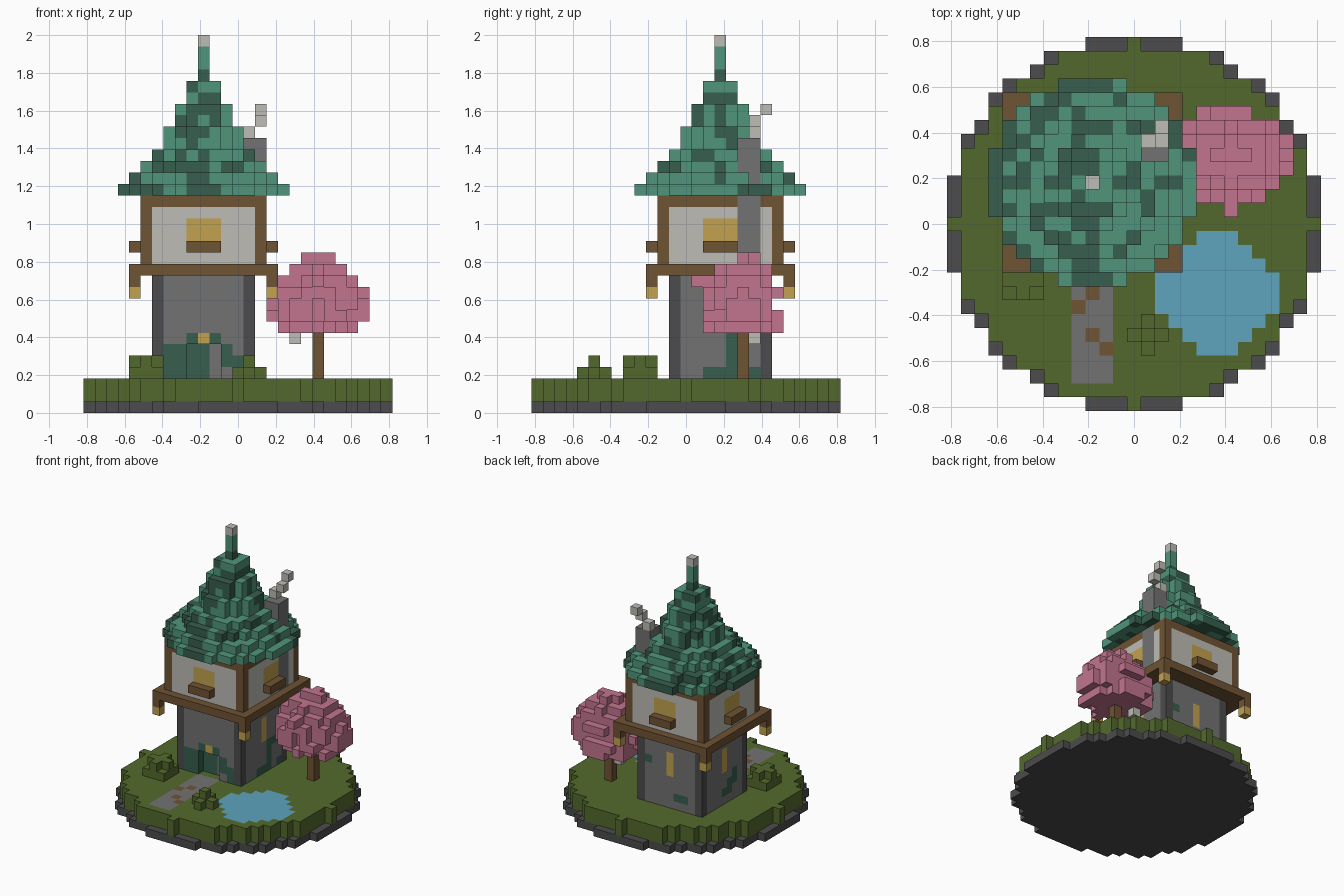
import bpy
import bmesh
import random
from mathutils import Vector

random.seed(4)
if "Cube" in bpy.data.objects:
    bpy.data.objects.remove(bpy.data.objects["Cube"])

UNIT = 2 / 33          # edge of one block
TX, TY = -3, 3         # tower centre, in blocks


def make_material(name, code):
    srgb = [int(code[i:i + 2], 16) / 255 for i in (0, 2, 4)]
    colour = [((c + 0.055) / 1.055) ** 2.4 for c in srgb] + [1]
    mat = bpy.data.materials.new(name)
    mat.use_nodes = True
    mat.diffuse_color = colour
    mat.node_tree.nodes["Principled BSDF"].inputs["Base Color"].default_value = colour
    return mat


MATS = {name: make_material(name, code) for name, code in {
    "grass": "53692d", "teal": "50957b", "dark_teal": "375e4e",
    "wood": "6f5333", "plaster": "bdbcb5", "stone": "727272",
    "dark_stone": "4c4b4d", "blossom": "c2758f", "water": "5ea3bd",
    "amber": "c2a24e"}.items()}


def box(xs, ys, zs):
    """Cells of a box; every range is inclusive."""
    return [(x, y, z) for x in range(xs[0], xs[1] + 1)
            for y in range(ys[0], ys[1] + 1) for z in range(zs[0], zs[1] + 1)]


def disc(cx, cy, zs, limit, squash=1.0):
    """Round layers of cells; limit is the squared radius."""
    n = int(limit ** 0.5) + 1
    return [(x, y, z) for x, y, z in box((cx - n, cx + n), (cy - n, cy + n), zs)
            if (x - cx) ** 2 + ((y - cy) / squash) ** 2 <= limit]


def turned(k, a, out, z):
    """Cell on side k of the tower: front, left, back, right."""
    x, y = a, -out
    for _ in range(k):
        x, y = -y, x
    return (TX + x, TY + y, z)


def paint(cells, colour):
    return dict.fromkeys(cells, colour)


def build(name, cells):
    """Mesh the outer skin of a set of coloured blocks."""
    bm = bmesh.new()
    corners = {}
    names = sorted(set(cells.values()))
    for cell, colour in cells.items():
        centre = Vector(cell) + Vector((0, 0, 0.5))
        for axis in range(3):
            for sign in (-1, 1):
                step = list(cell)
                step[axis] += sign
                if tuple(step) in cells:
                    continue
                ring = []
                for u, v in ((-1, -1), (1, -1), (1, 1), (-1, 1))[::sign]:
                    p = centre.copy()
                    p[axis] += sign / 2
                    p[(axis + 1) % 3] += u / 2
                    p[(axis + 2) % 3] += v / 2
                    key = tuple(p)
                    if key not in corners:
                        corners[key] = bm.verts.new(p * UNIT)
                    ring.append(corners[key])
                bm.faces.new(ring).material_index = names.index(colour)
    mesh = bpy.data.meshes.new(name)
    bm.to_mesh(mesh)
    bm.free()
    for n in names:
        mesh.materials.append(MATS[n])
    bpy.context.collection.objects.link(bpy.data.objects.new(name, mesh))


# Round island: stone footing, then turf with pond and path set flush
build("island_footing", paint(disc(0, 0, (0, 0), 13.5 ** 2), "dark_stone"))
ground = paint(disc(0, 0, (1, 2), 13 ** 2), "grass")
ground.update(paint(disc(6, -5, (2, 2), 17), "water"))
ground.update(paint(box((-4, -2), (-11, -2), (2, 2)), "stone"))
for x, y in ((-3, -5), (-4, -6), (-3, -8), (-2, -9)):
    ground[x, y, 2] = "wood"
build("ground", ground)

# Bushes
build("large_bush", paint(box((-9, -7), (-5, -3), (3, 3))
                          + disc(-8, -4, (4, 4), 1), "grass"))
build("small_bush", paint(disc(1, -8, (3, 3), 1) + [(1, -8, 4)], "grass"))

# Stone tower with dark corner pillars
tower = paint(box((TX - 4, TX + 4), (TY - 4, TY + 4), (3, 11)), "stone")
for cell in tower:
    if abs(cell[0] - TX) == 4 and abs(cell[1] - TY) == 4:
        tower[cell] = "dark_stone"

# Moss: rows of (side, first, last, height)
for k, first, last, z in ((0, -3, 0, 3), (0, 3, 3, 3), (0, -3, 3, 4), (0, -3, 2, 5),
                          (0, -1, 1, 6), (1, -1, 1, 3), (1, 1, 1, 4), (1, 1, 1, 5),
                          (1, 1, 2, 6), (1, 3, 3, 3), (2, -3, -3, 8), (2, 1, 2, 4),
                          (3, 0, 1, 4), (3, 1, 2, 5), (3, 2, 2, 6)):
    for a in range(first, last + 1):
        tower[turned(k, a, 4, z)] = "dark_teal"

# Slit windows on three sides, recessed door and lamp on the front
for k in (1, 2, 3):
    for z in (7, 8, 9):
        tower[turned(k, 0, 4, z)] = "amber"
for a in (-1, 0, 1):
    for z in (3, 4, 5):
        del tower[turned(0, a, 4, z)]
        tower[turned(0, a, 3, z)] = "stone" if a == 1 else "dark_teal"
tower[turned(0, 0, 4, 6)] = "amber"
build("stone_tower", tower)

# Timber platform with a hanging lantern at each corner
build("platform", paint(box((TX - 6, TX + 6), (TY - 6, TY + 6), (12, 12)), "wood"))
for k, side in enumerate(("front_left", "back_left", "back_right", "front_right")):
    build(side + "_lantern", {turned(k, 6, 6, 11): "wood", turned(k, 6, 6, 10): "amber"})

# Upper floor: plaster walls in a timber frame, a window on each side
chimney = box((1, 2), (5, 6), (13, 23))
upper = {}
for cell in box((TX - 5, TX + 5), (TY - 5, TY + 5), (13, 18)):
    is_post = abs(cell[0] - TX) == 5 and abs(cell[1] - TY) == 5
    upper[cell] = "wood" if is_post or cell[2] == 18 else "plaster"
for k, side in enumerate(("front", "left", "back", "right")):
    for a in (-1, 0, 1):
        for z in (15, 16):
            upper[turned(k, a, 5, z)] = "amber"
    build(side + "_window_box", paint([turned(k, a, 6, 14) for a in (-1, 0, 1)], "wood"))
for cell in chimney:
    upper.pop(cell, None)
build("upper_floor", upper)

# Chimney and drifting smoke
build("chimney", paint(chimney, "stone"))
build("smoke", paint([(1, 6, 24), (2, 6, 25), (2, 7, 26)], "plaster"))

# Stepped conical roof with mottled shingles
roof = {}
for level, radius in enumerate((7, 6, 5, 4, 3, 3, 2, 2, 1, 1)):
    for cell in disc(TX, TY, (19 + level, 19 + level), (radius + 0.5) ** 2):
        share = 0.42 if cell[0] < -1 else 0.26
        roof[cell] = "dark_teal" if random.random() < share else "teal"
for cell in chimney:
    roof.pop(cell, None)
build("roof", roof)
build("spire", {(TX, TY, 29): "dark_teal", (TX, TY, 30): "teal",
                (TX, TY, 31): "teal", (TX, TY, 32): "plaster"})

# Blossom tree: trunk, lumpy crown and a small hanging nest
build("tree_trunk", paint(box((7, 7), (5, 5), (3, 6)), "wood"))
crown = []
for level, radius in enumerate((3.9, 4.4, 4.4, 4.0, 3.4, 2.5, 1.5)):
    z = 7 + level
    core = set(disc(7, 5, (z, z), max(radius - 0.9, 1) ** 2, 0.85))
    crown += [c for c in disc(7, 5, (z, z), radius ** 2, 0.85)
              if c in core or random.random() < 0.8]
build("tree_crown", paint(crown + [(7, 1, 11), (7, 2, 11)], "blossom"))
build("hanging_nest", {(5, 6, 6): "plaster"})
